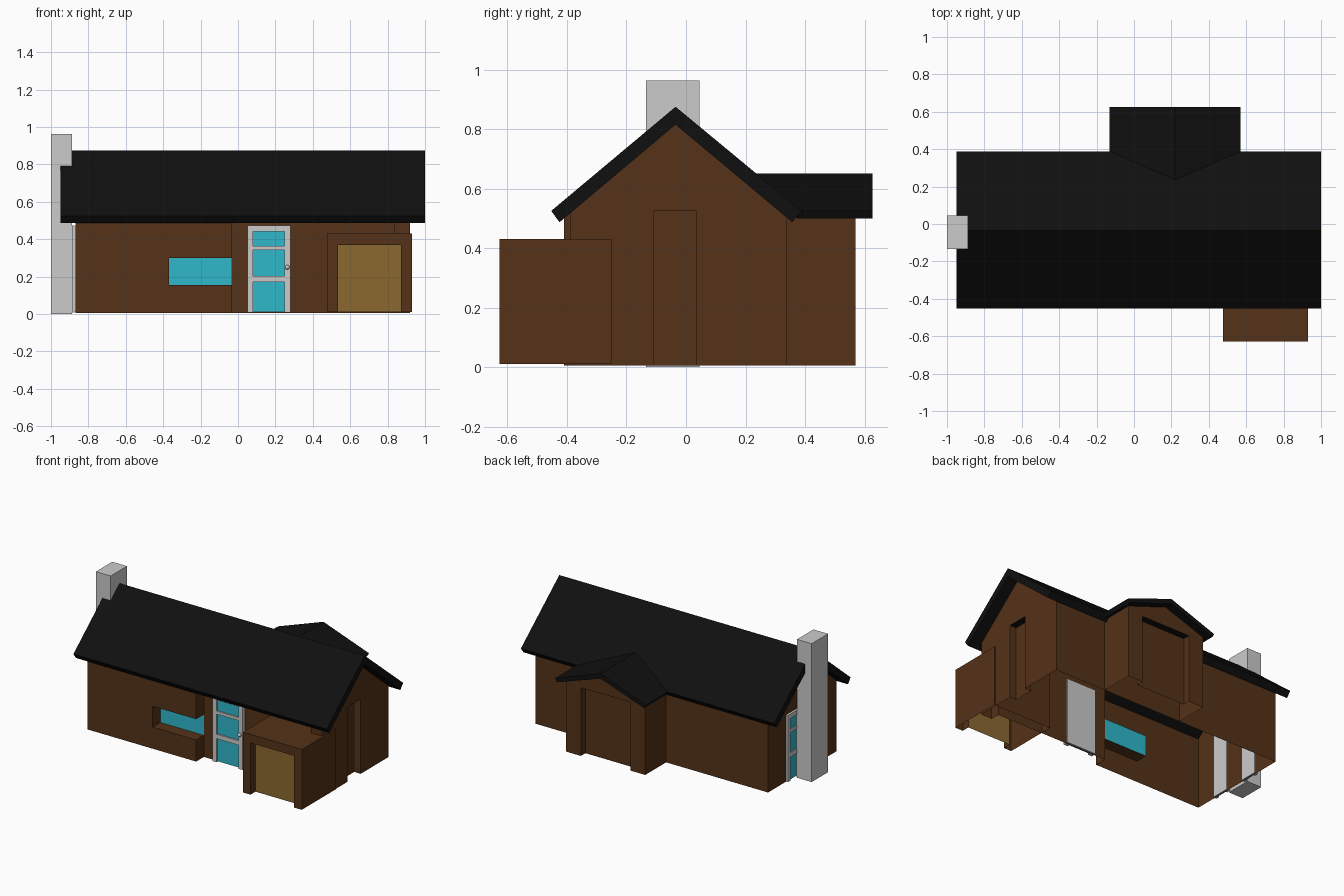
import bpy, bmesh
from mathutils import Vector

if "Cube" in bpy.data.objects:
    bpy.data.objects.remove(bpy.data.objects["Cube"])


def material(name, rgb):
    m = bpy.data.materials.new(name)
    m.diffuse_color = (*rgb, 1)
    m.use_nodes = True
    m.node_tree.nodes["Principled BSDF"].inputs["Base Color"].default_value = m.diffuse_color
    return m


WOOD = material("brown_wood", (0.09, 0.032, 0.009))
TILE = material("black_roof", (0.005, 0.005, 0.005))
GLASS = material("teal_glass", (0.028, 0.48, 0.60))
GOLD = material("tan_door", (0.262, 0.141, 0.03))


def finish(bm, name, *mats):
    me = bpy.data.meshes.new(name)
    bm.to_mesh(me)
    bm.free()
    ob = bpy.data.objects.new(name, me)
    bpy.context.collection.objects.link(ob)
    for m in mats:
        me.materials.append(m)
    return ob


def box(name, x, y, z, *mats):
    bm = bmesh.new()
    bmesh.ops.create_cube(bm, size=1)
    for v in bm.verts:
        v.co = [r[0] if c < 0 else r[1] for r, c in zip((x, y, z), v.co)]
    return finish(bm, name, *mats)


def face(bm, *pts, mat=0):
    f = bm.faces.new([bm.verts.new(p) for p in pts])
    f.material_index = mat


def wall(bm, a, b, z0, z1, z2=None):
    """Upright sheet from a to b; z2 is the top height at b."""
    face(bm, (*a, z0), (*b, z0), (*b, z1 if z2 is None else z2), (*a, z1))


def niche_wall(bm, a, b, z0, z1, u0, u1, w0, w1, inward, depth, ceiling=0, back=True):
    """Wall sheet with a rectangular recess; openings touching an edge stay open there."""
    a, b = Vector((*a, 0)), Vector((*b, 0))
    along, n, length = (b - a).normalized(), Vector((*inward, 0)), (b - a).length

    def rect(c, mat=0):
        face(bm, *[a + along * u + n * (depth * d) + Vector((0, 0, z)) for u, z, d in c], mat=mat)

    def flat(ua, ub, za, zb, d=0):
        if ub - ua > 1e-4 and zb - za > 1e-4:
            rect([(ua, za, d), (ub, za, d), (ub, zb, d), (ua, zb, d)])

    flat(0, u0, z0, z1)
    flat(u1, length, z0, z1)
    flat(u0, u1, z0, w0)
    flat(u0, u1, w1, z1)
    if back:
        flat(u0, u1, w0, w1, 1)
    for u in (u0, u1):
        if u < length - 1e-4:
            rect([(u, w0, 0), (u, w0, 1), (u, w1, 1), (u, w1, 0)])
    rect([(u0, w1, 0), (u1, w1, 0), (u1, w1, 1), (u0, w1, 1)], ceiling)
    if w0 > z0 + 1e-4:
        rect([(u0, w0, 0), (u1, w0, 0), (u1, w0, 1), (u0, w0, 1)])


def main_underside(y):
    return 0.82 - 0.833 * abs(y + 0.035)


# Main house shell: open underneath, stepped front with door recess
L, R, F, B, D, Z = -0.87, 0.92, -0.41, 0.34, -0.325, 0.005
bm = bmesh.new()
niche_wall(bm, (L, F), (-0.035, F), Z, 0.51, 0.50, 0.835, 0.155, 0.30, (0, 1), 0.085, back=False)
for za, zb in ((Z, 0.155), (0.30, 0.51)):
    wall(bm, (-0.035, F), (-0.035, D), za, zb, zb if zb < 0.3 else main_underside(D))
wall(bm, (-0.035, D), (0.835, D), Z, main_underside(D))
wall(bm, (0.835, D), (0.835, -0.39), Z, main_underside(D), main_underside(-0.39))
wall(bm, (0.835, -0.39), (R, -0.39), Z, main_underside(-0.39))
niche_wall(bm, (R, -0.39), (R, B), Z, 0.53, 0.28, 0.425, Z, 0.525, (-1, 0), 0.05, ceiling=1)
face(bm, (R, -0.39, 0.53), (R, B, 0.53), (R, -0.035, 0.82))
wall(bm, (R, B), (L, B), Z, main_underside(B))
face(bm, (L, F, Z), (L, B, Z), (L, B, 0.51), (L, -0.035, 0.82), (L, F, 0.51))
finish(bm, "house_walls", WOOD, TILE)

# Corner window pane
bm = bmesh.new()
wall(bm, (-0.37, D), (-0.035, D), 0.155, 0.30)
finish(bm, "front_window", GLASS)

# Rear bay with recessed panel
bm = bmesh.new()
x0, x1, yb = -0.085, 0.525, 0.57
niche_wall(bm, (x0, yb), (x1, yb), Z, 0.515, 0.115, 0.495, Z, 0.48, (0, -1), 0.05, ceiling=1)
face(bm, (x0, yb, 0.515), (x1, yb, 0.515), (0.22, yb, 0.62))
for x in (x0, x1):
    wall(bm, (x, B), (x, yb), Z, 0.515)
finish(bm, "rear_bay_walls", WOOD, TILE)

# Garage: open underneath, recessed door
bm = bmesh.new()
gx0, gx1, gy0, gy1, gz = 0.477, 0.93, -0.627, -0.25, 0.43
niche_wall(bm, (gx0, gy0), (gx1, gy0), 0.01, gz, 0.058, 0.395, 0.01, 0.37, (0, 1), 0.055, back=False)
for a, b in (((gx0, gy0), (gx0, gy1)), ((gx1, gy0), (gx1, gy1)), ((gx0, gy1), (gx1, gy1))):
    wall(bm, a, b, 0.01, gz)
face(bm, (gx0, gy0, gz), (gx1, gy0, gz), (gx1, gy1, gz), (gx0, gy1, gz))
finish(bm, "garage_walls", WOOD)
bm = bmesh.new()
wall(bm, (0.535, gy0 + 0.055), (0.872, gy0 + 0.055), 0.01, 0.37)
finish(bm, "garage_door", GOLD)


def prism(name, start, end, mat):
    """Solid between two matching rings of points."""
    bm = bmesh.new()
    va, vb = [[bm.verts.new(p) for p in ring] for ring in (start, end)]
    n = len(va)
    for i in range(n):
        j = (i + 1) % n
        bm.faces.new((va[i], va[j], vb[j], vb[i]))
    bm.faces.new(va)
    bm.faces.new(vb[::-1])
    bmesh.ops.recalc_face_normals(bm, faces=bm.faces)
    finish(bm, name, mat)


# Main roof slab
prof = [(-0.453, 0.525), (-0.035, 0.875), (0.388, 0.525), (0.357, 0.487), (-0.035, 0.815), (-0.425, 0.487)]
prism("main_roof", [(-0.95, y, z) for y, z in prof], [(1.0, y, z) for y, z in prof], TILE)

# Bay roof, its inner end cut to the main roof slope
prof = [(-0.13, 0.525), (0.22, 0.65), (0.57, 0.525), (0.555, 0.50), (0.22, 0.615), (-0.115, 0.50)]
prism("rear_bay_roof", [(x, 0.626, z) for x, z in prof],
      [(x, min(-0.04 + (0.875 - z) / 0.833, 0.375), z) for x, z in prof], TILE)

# Chimney
box("chimney", (-1.0, -0.887), (-0.134, 0.046), (0, 0.963))

# Front door: slab, raised frame bars, glass panes and knob
PANES = [(0.012, 0.172), (0.203, 0.343), (0.364, 0.44)]
RAILS = [(0.172, 0.203), (0.343, 0.364), (0.44, 0.472)]
box("door_slab", (0.05, 0.28), (-0.337, -0.315), (0.01, 0.47))
for x in ((0.05, 0.08), (0.248, 0.28)):
    box("door_stile", x, (-0.35, -0.33), (0.008, 0.472))
for z in RAILS:
    box("door_rail", (0.08, 0.248), (-0.35, -0.33), z)
for z in PANES:
    box("door_glass", (0.08, 0.248), (-0.34, -0.33), z, GLASS)
bpy.ops.mesh.primitive_uv_sphere_add(segments=12, ring_count=8, radius=0.013, location=(0.263, -0.36, 0.25))
bpy.context.object.name = "door_knob"

# Glazed side lights flanking the chimney
for y0, y1 in ((-0.255, -0.125), (0.02, 0.145)):
    box("side_light_slab", (-0.878, -0.862), (y0, y1), (0.01, 0.47))
    for y in ((y0, y0 + 0.025), (y1 - 0.025, y1)):
        box("side_light_stile", (-0.888, -0.875), y, (0.008, 0.472))
    for z in RAILS:
        box("side_light_rail", (-0.888, -0.875), (y0 + 0.025, y1 - 0.025), z)
    for z in PANES:
        box("side_light_glass", (-0.881, -0.875), (y0 + 0.025, y1 - 0.025), z, GLASS)
